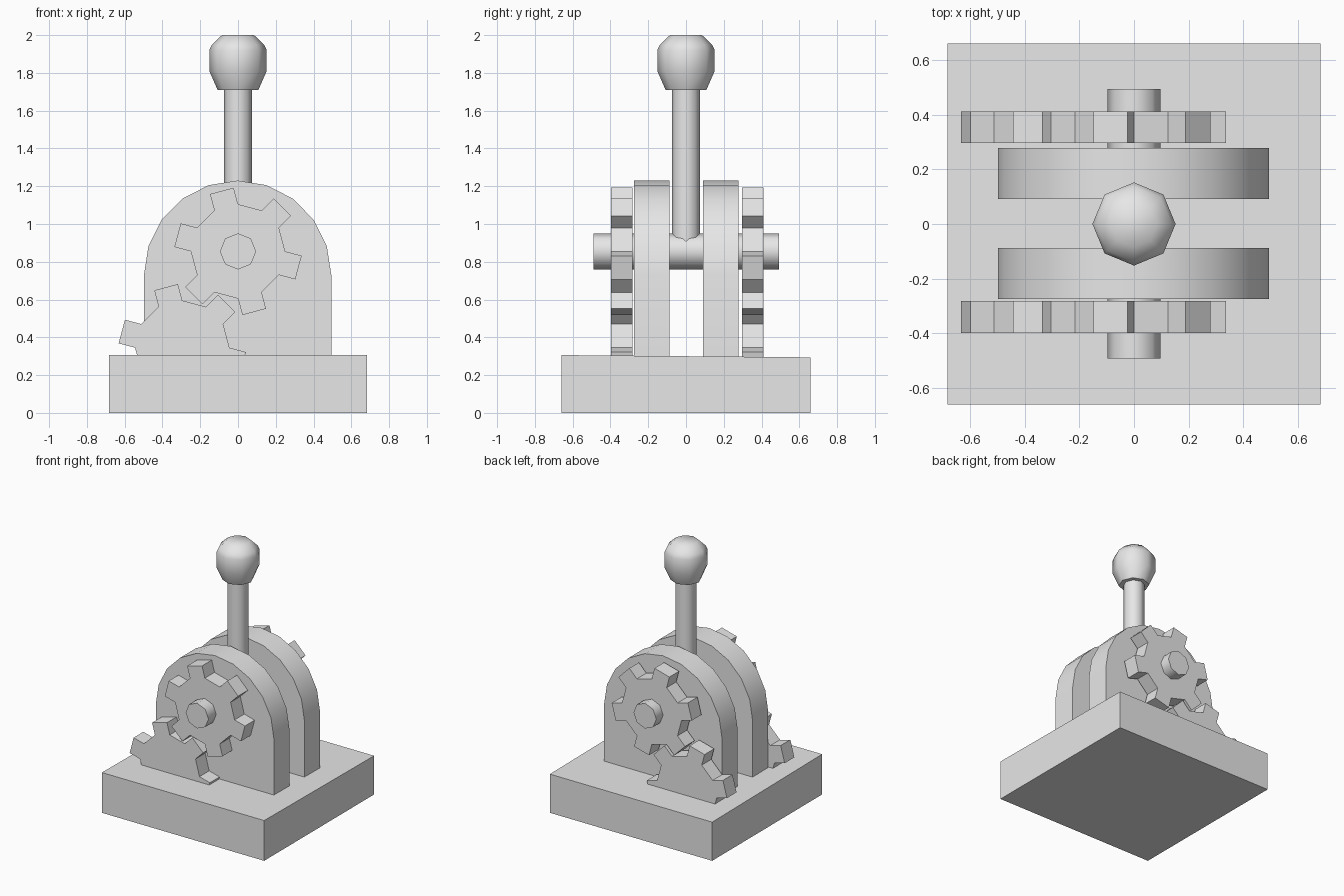
import bpy, bmesh
from math import sin, cos, pi, radians

cube = bpy.data.objects.get("Cube")
if cube:
    bpy.data.objects.remove(cube, do_unlink=True)

grey = bpy.data.materials.new("light grey")
grey.use_nodes = True
grey.diffuse_color = (0.8, 0.8, 0.8, 1)
grey.node_tree.nodes["Principled BSDF"].inputs["Base Color"].default_value = (0.8, 0.8, 0.8, 1)


def loft(name, rings, smooth=0):
    """Join equal rings of points into a closed, capped solid."""
    bm = bmesh.new()
    loops = [[bm.verts.new(p) for p in ring] for ring in rings]
    n = len(loops[0])
    for a, b in zip(loops, loops[1:]):
        for i in range(n):
            j = (i + 1) % n
            bm.faces.new((a[i], a[j], b[j], b[i]))
    bm.faces.new(loops[0])
    bm.faces.new(loops[-1])
    bmesh.ops.recalc_face_normals(bm, faces=bm.faces)
    mesh = bpy.data.meshes.new(name)
    bm.to_mesh(mesh)
    bm.free()
    mesh.materials.append(grey)
    obj = bpy.data.objects.new(name, mesh)
    bpy.context.collection.objects.link(obj)
    if smooth:
        bpy.ops.object.select_all(action='DESELECT')
        obj.select_set(True)
        bpy.context.view_layer.objects.active = obj
        bpy.ops.object.shade_smooth_by_angle(angle=radians(smooth))
    return obj


def prism(name, profile, y0, y1, smooth=0):
    """Extrude an (x, z) outline along y."""
    return loft(name, [[(x, y, z) for x, z in profile] for y in (y0, y1)], smooth)


def lathe(name, profile, smooth, sides=8):
    """Turn (radius, z) points about the vertical axis."""
    angles = [2 * pi * i / sides for i in range(sides)]
    return loft(name, [[(r * cos(a), r * sin(a), z) for a in angles] for r, z in profile], smooth)


def gear_outline(cx, cz, teeth=6, root=0.25, height=0.09, phase=105):
    """Twelve-sided hub with straight teeth on every other side."""
    pts = []
    half = pi / (2 * teeth)
    for k in range(teeth):
        mid = radians(phase) + 2 * pi * k / teeth
        dx, dz = height * cos(mid), height * sin(mid)
        for a, out in ((-half, 0), (-half, 1), (half, 1), (half, 0)):
            pts.append((cx + root * cos(mid + a) + out * dx,
                        cz + root * sin(mid + a) + out * dz))
    return pts


# Base block, its top falling slightly to the back
w, d = 0.682, 0.66
prism_rings = [[(x, -d, 0), (x, d, 0), (x, d, 0.294), (x, -d, 0.306)] for x in (-w, w)]
loft("base", prism_rings)

# Two round-topped support plates
arch = [(0.496 * cos(pi * i / 10) - 0.002, 0.73 + 0.5 * sin(pi * i / 10)) for i in range(11)]
arch += [(-0.498, 0.2), (0.494, 0.2)]
prism("front_support", arch, -0.275, -0.088, 30)
prism("back_support", arch, 0.091, 0.278, 30)

# Meshing gear pair on each side
for side, y0, y1 in (("front", -0.398, -0.282), ("back", 0.296, 0.411)):
    prism(side + "_upper_gear", gear_outline(0, 0.855), y0, y1)
    prism(side + "_lower_gear", gear_outline(-0.295, 0.345), y0, y1)

# Axle through the supports and upper gears
octagon = [(0.096 * cos(pi * i / 4), 0.855 + 0.096 * sin(pi * i / 4)) for i in range(8)]
prism("axle", octagon, -0.491, 0.493, 50)

# Lever and its knob
lathe("lever", [(0.075, 0.855), (0.075, 1.75)], 50)
lathe("knob", [(0.108, 1.71), (0.152, 1.81), (0.152, 1.92), (0.138, 1.95), (0.085, 2.0)], 60)
